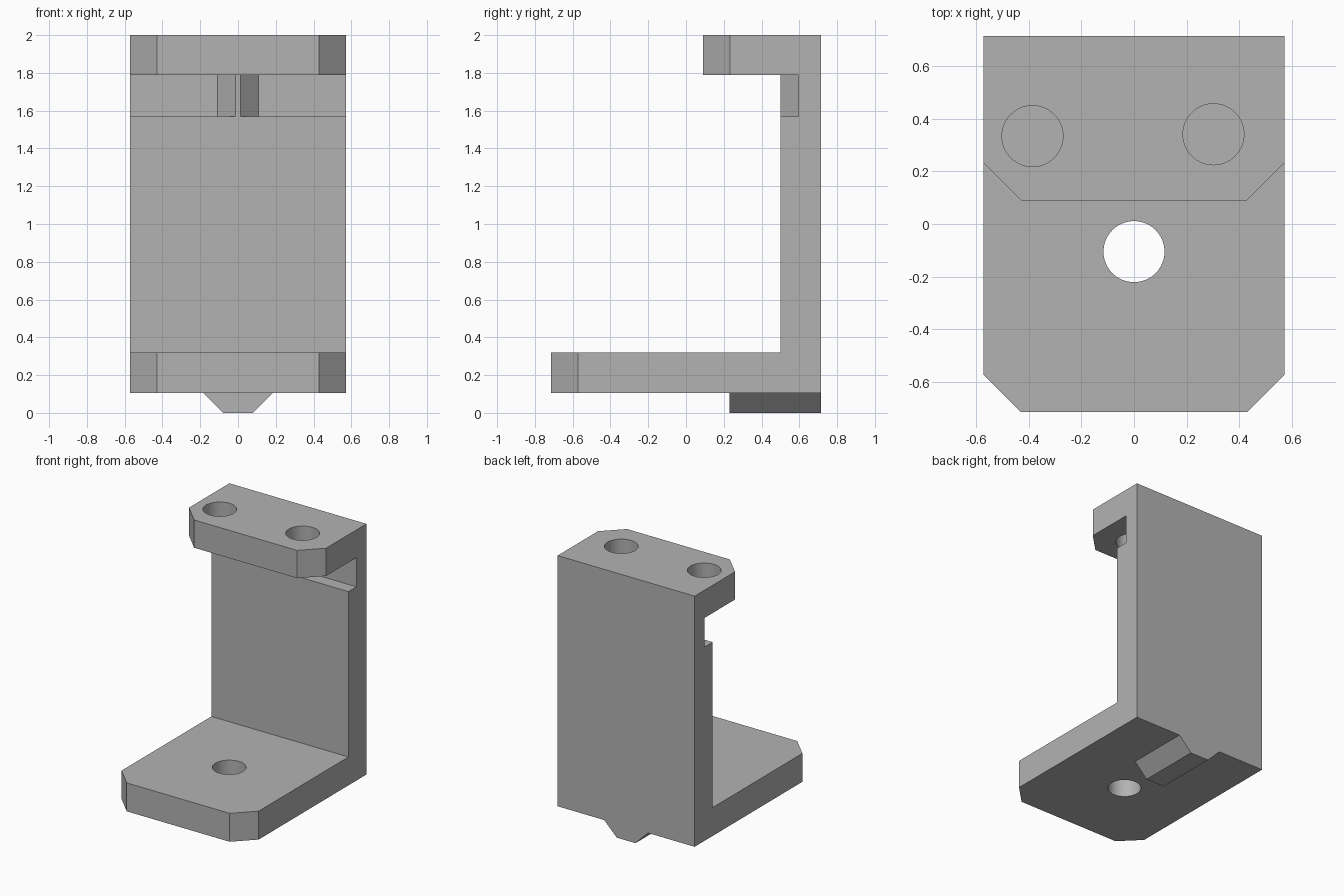
import bpy
import bmesh

cube = bpy.data.objects.get("Cube")
if cube:
    bpy.data.objects.remove(cube, do_unlink=True)

grey = bpy.data.materials.new("plain_grey")
grey.use_nodes = True
COLOUR = (0.45, 0.45, 0.45, 1)
grey.diffuse_color = COLOUR
grey.node_tree.nodes["Principled BSDF"].inputs["Base Color"].default_value = COLOUR

HALF_W = 0.573
BACK = 0.715
WALL = 0.5
BASE_Z = 0.105
FLOOR_Z = 0.32
SHELF_Z = 1.79
CHAMFER = 0.143


def prism(name, points, offset):
    """Extrude a closed outline of 3D points along offset."""
    bm = bmesh.new()
    face = bm.faces.new([bm.verts.new(p) for p in points])
    new = bmesh.ops.extrude_face_region(bm, geom=[face])["geom"]
    verts = [v for v in new if isinstance(v, bmesh.types.BMVert)]
    bmesh.ops.translate(bm, verts=verts, vec=offset)
    bmesh.ops.recalc_face_normals(bm, faces=bm.faces)
    mesh = bpy.data.meshes.new(name)
    bm.to_mesh(mesh)
    bm.free()
    mesh.materials.append(grey)
    obj = bpy.data.objects.new(name, mesh)
    bpy.context.collection.objects.link(obj)
    return obj


# Bracket: side profile with base plate, back wall, slot and top shelf
profile = [(-BACK, BASE_Z), (BACK, BASE_Z), (BACK, 2), (0.09, 2),
           (0.09, SHELF_Z), (0.595, SHELF_Z), (0.595, 1.57), (WALL, 1.57),
           (WALL, FLOOR_Z), (-BACK, FLOOR_Z)]
bracket = prism("bracket", [(-HALF_W, y, z) for y, z in profile],
                (2 * HALF_W, 0, 0))

# Chamfer the upright front corners of both plates
bm = bmesh.new()
bm.from_mesh(bracket.data)
corners = [e for e in bm.edges
           if abs(e.verts[0].co.z - e.verts[1].co.z) > 0.1
           and all(v.co.y < 0.2 for v in e.verts)]
bmesh.ops.bevel(bm, geom=corners, offset=CHAMFER, segments=1, affect='EDGES')
bm.to_mesh(bracket.data)
bm.free()

# Screw holes: one in the base, two in the shelf
holes = [(0, -0.105, 0.2), (-0.386, 0.334, 1.9), (0.302, 0.341, 1.9)]
cutters = []
for centre in holes:
    bpy.ops.mesh.primitive_cylinder_add(vertices=64, radius=0.116, depth=0.6,
                                        location=centre)
    cutter = bpy.context.object
    cutter.name = "hole_cutter"
    cutter.hide_render = True
    cutter.data.materials.append(grey)
    cutters.append(cutter)
    cut = bracket.modifiers.new("hole", 'BOOLEAN')
    cut.operation = 'DIFFERENCE'
    cut.solver = 'EXACT'
    cut.object = cutter

bpy.ops.object.select_all(action='DESELECT')
bracket.select_set(True)
bpy.context.view_layer.objects.active = bracket
for name in [m.name for m in bracket.modifiers]:
    bpy.ops.object.modifier_apply(modifier="hole" if name == "hole" else name)
for cutter in cutters:
    bpy.data.objects.remove(cutter, do_unlink=True)
bpy.ops.object.shade_smooth_by_angle(angle=0.5)

# Tapered ridge standing in the slot
ridge = [(-0.108, 0.595), (-0.013, WALL), (0.013, WALL), (0.108, 0.595)]
prism("slot_ridge", [(x, y, 1.57) for x, y in ridge], (0, 0, SHELF_Z - 1.57))

# Tapered locating rail under the base
rail = [(-0.183, BASE_Z), (-0.078, 0), (0.078, 0), (0.183, BASE_Z)]
prism("base_rail", [(x, 0.23, z) for x, z in rail], (0, BACK - 0.23, 0))
